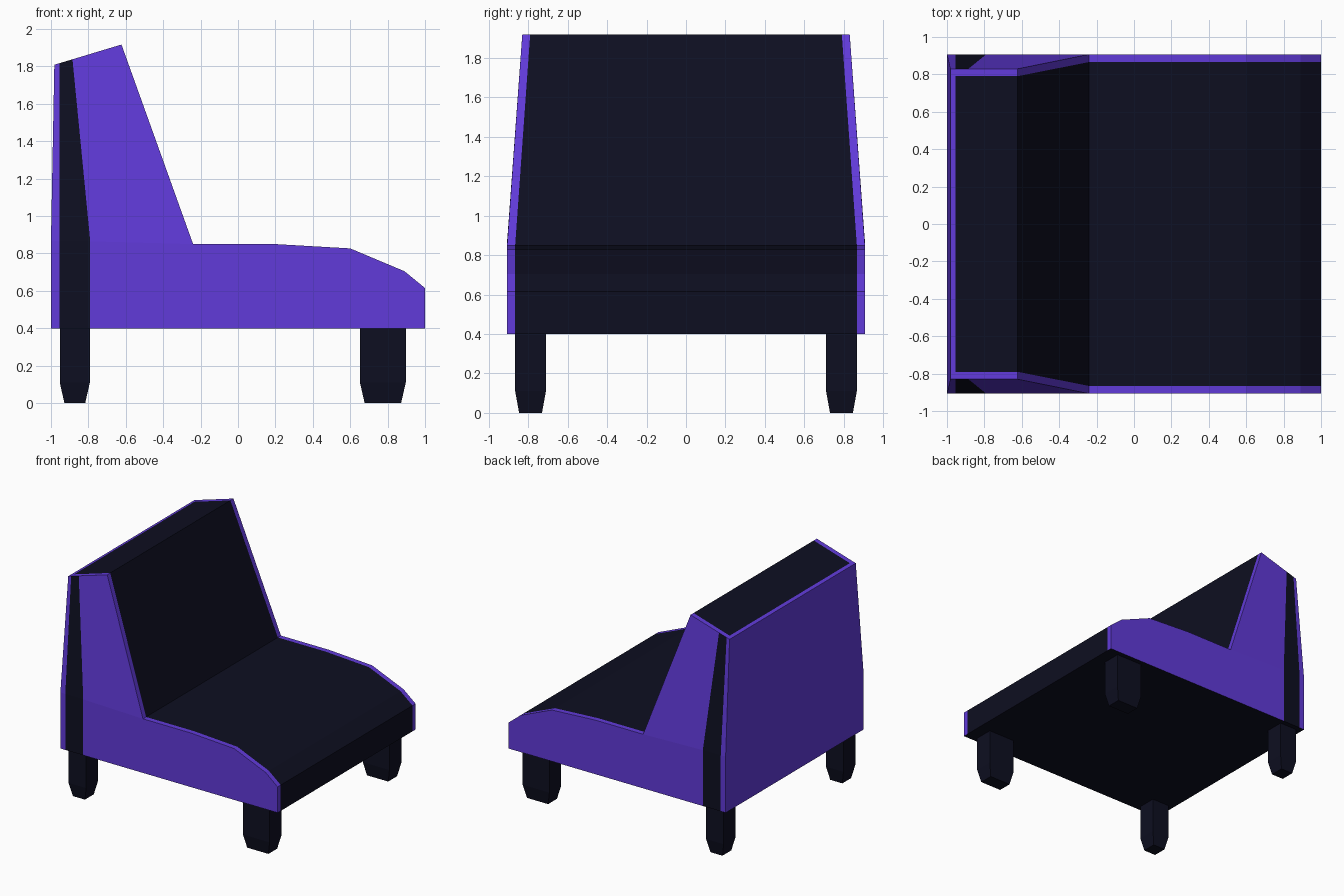
import bpy, bmesh

if "Cube" in bpy.data.objects:
    bpy.data.objects.remove(bpy.data.objects["Cube"])


def material(name, rgb):
    m = bpy.data.materials.new(name)
    m.diffuse_color = (*rgb, 1)
    m.use_nodes = True
    m.node_tree.nodes["Principled BSDF"].inputs["Base Color"].default_value = m.diffuse_color
    return m


PURPLE = material("purple shell", (0.12, 0.043, 0.70))
DARK = material("dark navy fabric", (0.0042, 0.0046, 0.015))


def finish(name, bm, mats):
    bmesh.ops.recalc_face_normals(bm, faces=bm.faces)
    me = bpy.data.meshes.new(name)
    bm.to_mesh(me)
    bm.free()
    for m in mats:
        me.materials.append(m)
    ob = bpy.data.objects.new(name, me)
    bpy.context.collection.objects.link(ob)
    return ob


# Chair body: side profile (x, z, outer half width, inner half width)
LOW, TOP = (0.907, 0.866), (0.83, 0.79)
PROFILE = [(x, z, *w) for x, z, w in [
    (-1, 0.4, LOW), (-0.955, 0.4, LOW), (-0.79, 0.4, LOW), (1, 0.4, LOW),
    (1, 0.615, LOW), (0.89, 0.705, LOW), (0.6, 0.827, LOW), (0.2, 0.85, LOW),
    (-0.24, 0.85, LOW), (-0.623, 1.917, TOP), (-0.885, 1.838, TOP),
    (-0.955, 1.817, TOP), (-0.982, 1.809, TOP), (-1, 0.87, LOW)]]
N = len(PROFILE)

bm = bmesh.new()
rings = []
for side, col in ((-1, 2), (-1, 3), (1, 3), (1, 2)):
    rings.append([bm.verts.new((p[0], side * p[col], p[1])) for p in PROFILE])

# Skin across the width: dark cushion with a purple border, dark underside, purple back
for strip in range(3):
    a, b = rings[strip], rings[strip + 1]
    for i in range(N):
        j = (i + 1) % N
        f = bm.faces.new((a[i], a[j], b[j], b[i]))
        underside = i < 3
        back = i >= 11
        f.material_index = 1 if underside or (strip == 1 and not back) else 0

# Side panels, each with a dark stripe continuing the back leg
for ring, side in ((rings[0], -1), (rings[3], 1)):
    s0, s1 = (bm.verts.new((x, side * LOW[0], 0.865)) for x in (-0.955, -0.79))
    v = ring
    panels = [((v[0], v[1], s0, v[13]), 0), ((v[13], s0, v[11], v[12]), 0),
              ((v[1], v[2], s1, s0), 1), ((s0, s1, v[10], v[11]), 1),
              ((v[2], *v[3:9], s1), 0), ((s1, v[8], v[9], v[10]), 0)]
    for verts, mat in panels:
        bm.faces.new(verts).material_index = mat
finish("chair_body", bm, (PURPLE, DARK))


# Legs: square posts with tapered feet
def leg(name, x0, x1, y0, y1):
    bm = bmesh.new()
    rows = []
    for z, inset in ((0, 0.025), (0.11, 0), (0.42, 0)):
        a, b, c, d = x0 + inset, x1 - inset, y0 + inset * 0.8, y1 - inset * 0.8
        rows.append([bm.verts.new((x, y, z)) for x, y in ((a, c), (b, c), (b, d), (a, d))])
    for lo, hi in zip(rows, rows[1:]):
        for i in range(4):
            j = (i + 1) % 4
            bm.faces.new((lo[i], lo[j], hi[j], hi[i]))
    bm.faces.new(rows[0])
    bm.faces.new(rows[-1])
    finish(name, bm, (DARK,))


for label, x0, x1 in (("back_leg", -0.953, -0.792), ("front_leg", 0.652, 0.897)):
    leg(label + "_near", x0, x1, -0.866, -0.71)
    leg(label + "_far", x0, x1, 0.71, 0.866)
